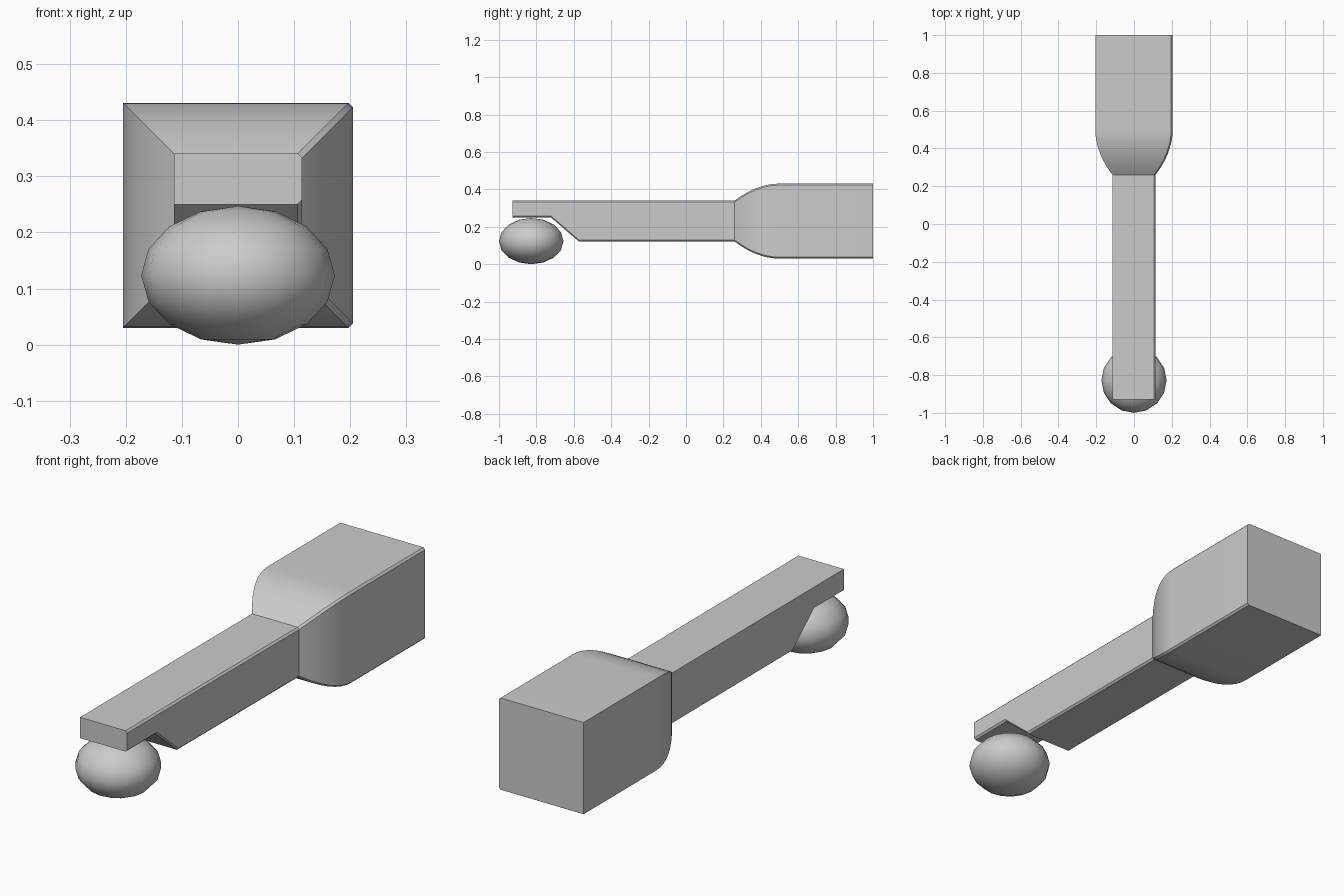
import bpy, bmesh
from math import radians

if "Cube" in bpy.data.objects:
    bpy.data.objects.remove(bpy.data.objects["Cube"])


def shade(obj, angle):
    bpy.ops.object.select_all(action='DESELECT')
    obj.select_set(True)
    bpy.context.view_layer.objects.active = obj
    bpy.ops.object.shade_smooth_by_angle(angle=radians(angle))


def section(bm, y, w, top, bottom, c=0.008):
    # rectangle with small chamfers on the right-hand corners
    pts = [(-w, top), (w - c, top), (w, top - c),
           (w, bottom + c), (w - c, bottom), (-w, bottom)]
    return [bm.verts.new((x, y, z)) for x, z in pts]


# stations along the length: y, half width, top, bottom
MID = 0.23
stations = [(-0.928, 0.114, 0.341, 0.25),
            (-0.722, 0.114, 0.341, 0.25),
            (-0.573, 0.114, 0.341, 0.122)]
# curved flare from shaft to grip
STEPS = 8
for i in range(STEPS + 1):
    t = i / STEPS
    y = (1 - t) ** 2 * 0.26 + 2 * t * (1 - t) * 0.38 + t * t * 0.50
    grow = 0.091 * (1 - (1 - t) ** 2)
    stations.append((y, 0.114 + grow, MID + 0.110 + grow, MID - 0.109 - grow))
stations.append((1.0, 0.205, MID + 0.201, MID - 0.200))

# shaft and grip
bm = bmesh.new()
rings = [section(bm, *s) for s in stations]
for a, b in zip(rings, rings[1:]):
    for i in range(6):
        j = (i + 1) % 6
        bm.faces.new((a[i], a[j], b[j], b[i]))
bm.faces.new(rings[0])
bm.faces.new(rings[-1][::-1])
bmesh.ops.recalc_face_normals(bm, faces=bm.faces)
mesh = bpy.data.meshes.new("shaft_and_grip")
bm.to_mesh(mesh)
bm.free()
handle = bpy.data.objects.new("shaft_and_grip", mesh)
bpy.context.collection.objects.link(handle)
shade(handle, 25)

# flattened ball under the tip
bpy.ops.mesh.primitive_uv_sphere_add(segments=16, ring_count=8, radius=1,
                                     location=(0, -0.8275, 0.1235))
ball = bpy.context.object
ball.name = "ball_tip"
ball.scale = (0.1725, 0.1725, 0.1235)
bpy.ops.object.transform_apply(location=False, rotation=False, scale=True)
shade(ball, 60)
